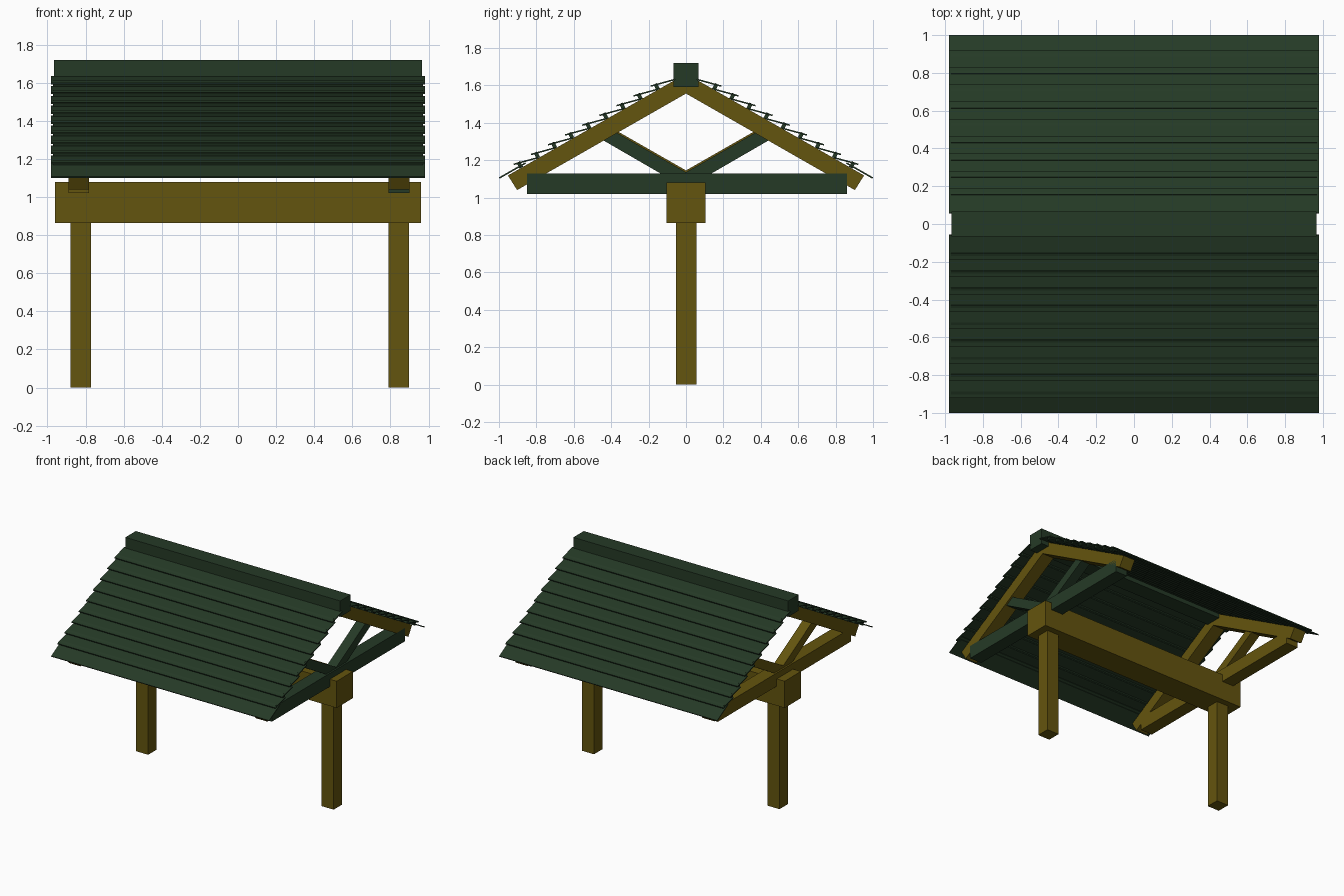
import bpy, bmesh, math

if "Cube" in bpy.data.objects:
    bpy.data.objects.remove(bpy.data.objects["Cube"])

def material(name, rgb):
    m = bpy.data.materials.new(name)
    m.diffuse_color = (*rgb, 1)
    m.use_nodes = True
    m.node_tree.nodes["Principled BSDF"].inputs["Base Color"].default_value = m.diffuse_color
    return m

BROWN = material("brown timber", (0.127, 0.089, 0.0044))
GREEN = material("dark green", (0.0185, 0.042, 0.0194))

def prism(name, profile, x0, x1, mat):
    """Extrude a (y, z) outline along x."""
    bm = bmesh.new()
    face = bm.faces.new([bm.verts.new((x0, y, z)) for y, z in profile])
    ext = bmesh.ops.extrude_face_region(bm, geom=[face])
    moved = [v for v in ext["geom"] if isinstance(v, bmesh.types.BMVert)]
    bmesh.ops.translate(bm, verts=moved, vec=(x1 - x0, 0, 0))
    bmesh.ops.recalc_face_normals(bm, faces=bm.faces)
    me = bpy.data.meshes.new(name)
    bm.to_mesh(me)
    bm.free()
    me.materials.append(mat)
    ob = bpy.data.objects.new(name, me)
    bpy.context.collection.objects.link(ob)
    return ob

def box(name, x0, x1, y0, y1, z0, z1, mat):
    return prism(name, [(y0, z0), (y1, z0), (y1, z1), (y0, z1)], x0, x1, mat)

def slat(name, p, q, t, x0, x1, mat):
    """Plank whose top edge runs p -> q in (y, z), thickness t below it."""
    dy, dz = q[0] - p[0], q[1] - p[1]
    n = math.hypot(dy, dz)
    oy, oz = dz / n * t, -dy / n * t
    if oz > 0:
        oy, oz = -oy, -oz
    return prism(name, [p, q, (q[0] + oy, q[1] + oz), (p[0] + oy, p[1] + oz)], x0, x1, mat)

SLOPE, APEX = 0.571, 1.662

def rafter_z(y):
    return APEX - SLOPE * abs(y)

# Beam and ridge
box("main_beam", -0.96, 0.96, -0.105, 0.105, 0.863, 1.08, BROWN)
box("ridge_cap", -0.966, 0.966, -0.067, 0.067, 1.59, 1.72, GREEN)

# Posts and trusses at each end (one tie and strut set is green)
for side, px, tx, mat, lift in (("left", -0.825, -0.835, BROWN, 0.01),
                                ("right", 0.843, 0.845, GREEN, 0.0)):
    box(side + "_post", px - 0.054, px + 0.054, -0.053, 0.055, 0, 0.87, BROWN)
    x0, x1 = tx - 0.054, tx + 0.054
    box(side + "_tie", x0, x1, -0.85, 0.86, 1.02, 1.128, mat)
    for s, end in ((-1, "front"), (1, "back")):
        prism(f"{side}_{end}_rafter",
              [(0, 1.556), (s * 0.903, 1.04), (s * 0.952, 1.118), (0, APEX)],
              x0, x1, BROWN)
        # Strut rising from the tie centre to the rafter
        prism(f"{side}_{end}_strut",
              [(0, 1.05 + lift), (0, 1.135 + lift),
               (s * 0.385, 1.355 + lift), (s * 0.455, 1.313 + lift)],
              tx - 0.04, tx + 0.04, mat)

# Overlapping roof boards on battens
for s, end in ((-1, "front"), (1, "back")):
    slat(f"{end}_eave_board", (s * 1.0, 1.108), (s * 0.86, 1.108 + 0.14 * SLOPE),
         0.008, -0.98, 0.98, GREEN)
    for i in range(9):
        y = 0.19 + i * 0.0915
        z = rafter_z(y) + 0.046
        slat(f"{end}_roof_board_{i + 1}", (s * y, z), (s * (y - 0.132), z + 0.132 * 0.275),
             0.008, -0.98, 0.98, GREEN)
        b = y - 0.03
        slat(f"{end}_batten_{i + 1}", (s * (b + 0.014), rafter_z(b) + 0.032),
             (s * (b - 0.004), rafter_z(b) + 0.042), 0.034, -0.97, 0.97, GREEN)
